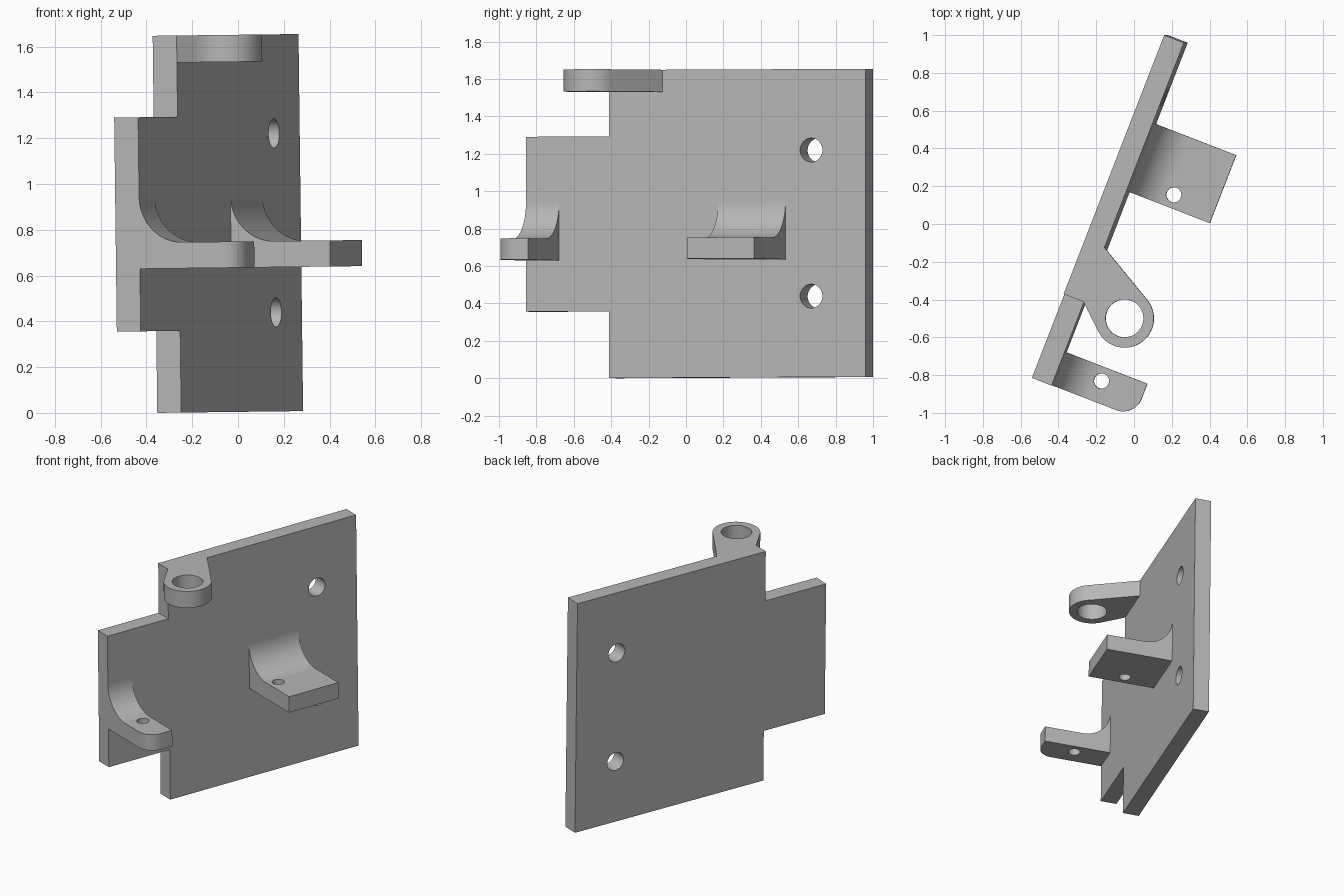
import bpy, bmesh
from math import sin, cos, pi, radians, acos, atan2, hypot
from mathutils import Matrix, Vector

cube = bpy.data.objects.get("Cube")
if cube:
    bpy.data.objects.remove(cube, do_unlink=True)

grey = bpy.data.materials.new("plain grey")
grey.use_nodes = True
COLOUR = (0.47, 0.47, 0.47, 1)
grey.diffuse_color = COLOUR
grey.node_tree.nodes["Principled BSDF"].inputs["Base Color"].default_value = COLOUR

# Part frame: x leaves the plate face, y runs along the plate, z is up
PLACE = (Matrix.Translation((0.18, 1.0, 0.0066))
         @ Matrix.Rotation(-0.0122, 4, 'Y')
         @ Matrix.Rotation(radians(-21.23), 4, 'Z'))
T = 0.112          # plate thickness
HEIGHT = 1.647
SHOULDER, END = -1.471, -1.947
ARM_LOW, ARM_TOP, ARM_TIP = 0.63, 0.744, 0.575


def prism(name, outline, sweep):
    """Extrude a closed outline of 3D points along a vector."""
    bm = bmesh.new()
    face = bm.faces.new([bm.verts.new(p) for p in outline])
    out = bmesh.ops.extrude_face_region(bm, geom=[face])
    moved = [v for v in out["geom"] if isinstance(v, bmesh.types.BMVert)]
    bmesh.ops.translate(bm, verts=moved, vec=sweep)
    bmesh.ops.recalc_face_normals(bm, faces=bm.faces)
    mesh = bpy.data.meshes.new(name)
    bm.to_mesh(mesh)
    bm.free()
    mesh.materials.append(grey)
    obj = bpy.data.objects.new(name, mesh)
    bpy.context.collection.objects.link(obj)
    obj.matrix_world = PLACE
    return obj


def arc(cx, cy, r, start, end, steps=24):
    angles = [start + (end - start) * i / steps for i in range(steps + 1)]
    return [(cx + r * cos(a), cy + r * sin(a)) for a in angles]


def drill(obj, centre, r, axis):
    """Cut a round hole through obj along the x or z axis."""
    ring = arc(0, 0, r, 0, 2 * pi, 48)[:-1]
    c = Vector(centre)
    if axis == 'X':
        pts, sweep = [c + Vector((-0.5, a, b)) for a, b in ring], (1, 0, 0)
    else:
        pts, sweep = [c + Vector((a, b, -0.5)) for a, b in ring], (0, 0, 1)
    cutter = prism("hole_cutter", pts, sweep)
    cutter.hide_render = True
    mod = obj.modifiers.new("hole", 'BOOLEAN')
    mod.operation, mod.solver, mod.object = 'DIFFERENCE', 'EXACT', cutter
    bpy.context.view_layer.update()
    result = bpy.data.meshes.new_from_object(
        obj.evaluated_get(bpy.context.evaluated_depsgraph_get()))
    obj.modifiers.clear()
    obj.data = result
    bpy.data.objects.remove(cutter, do_unlink=True)


# Back plate with a narrower tab at one end and two bolt holes
plate = prism("mounting_plate", [(0, y, z) for y, z in (
    (0, 0), (0, HEIGHT), (SHOULDER, HEIGHT), (SHOULDER, 1.292),
    (END, 1.292), (END, 0.357), (SHOULDER, 0.357), (SHOULDER, 0))], (T, 0, 0))
for z in (0.433, 1.214):
    drill(plate, (0, -0.311, z), 0.064, 'X')


# Filleted bracket arms
def arm(name, y0, y1, hole_y):
    r = 0.2
    profile = [(T, ARM_LOW), (ARM_TIP, ARM_LOW), (ARM_TIP, ARM_TOP)]
    profile += arc(T + r, ARM_TOP + r, r, 1.5 * pi, pi)
    obj = prism(name, [(x, y0, z) for x, z in profile], (0, y1 - y0, 0))
    drill(obj, (0.343, hole_y, ARM_TOP), 0.04, 'Z')
    return obj


wide_arm = arm("wide_bracket_arm", -0.459, -0.845, -0.774)
narrow_arm = arm("narrow_bracket_arm", -1.757, END, -1.831)

# Round the outer tip corner of the narrow arm
bm = bmesh.new()
bm.from_mesh(narrow_arm.data)
corner = [e for e in bm.edges if all(
    abs(v.co.x - ARM_TIP) < 1e-3 and abs(v.co.y - END) < 1e-3 for v in e.verts)]
bmesh.ops.bevel(bm, geom=corner, offset=0.105, segments=12, profile=0.5, affect='EDGES')
bm.to_mesh(narrow_arm.data)
bm.free()

# Eye lug: plate edge tangent to a round end
CX, CY, R = 0.347, -1.474, 0.155


def tangent_angle(y, side):
    dx, dy = T - CX, y - CY
    return atan2(dy, dx) + side * acos(R / hypot(dx, dy))


NEAR, FAR = -1.163, SHOULDER
start = tangent_angle(FAR, 1) % (2 * pi)
end = tangent_angle(NEAR, -1) % (2 * pi)
while end < start:
    end += 2 * pi
outline = [(T, NEAR), (T, FAR)] + arc(CX, CY, R, start, end, 40)
lug = prism("eye_lug", [(x, y, 1.529) for x, y in outline], (0, 0, HEIGHT - 1.529))
drill(lug, (CX, CY, HEIGHT), 0.1, 'Z')

# Smooth the curved faces, keep edges crisp
bpy.ops.object.select_all(action='DESELECT')
for obj in (plate, wide_arm, narrow_arm, lug):
    obj.select_set(True)
bpy.context.view_layer.objects.active = plate
bpy.ops.object.shade_smooth_by_angle(angle=radians(30))
